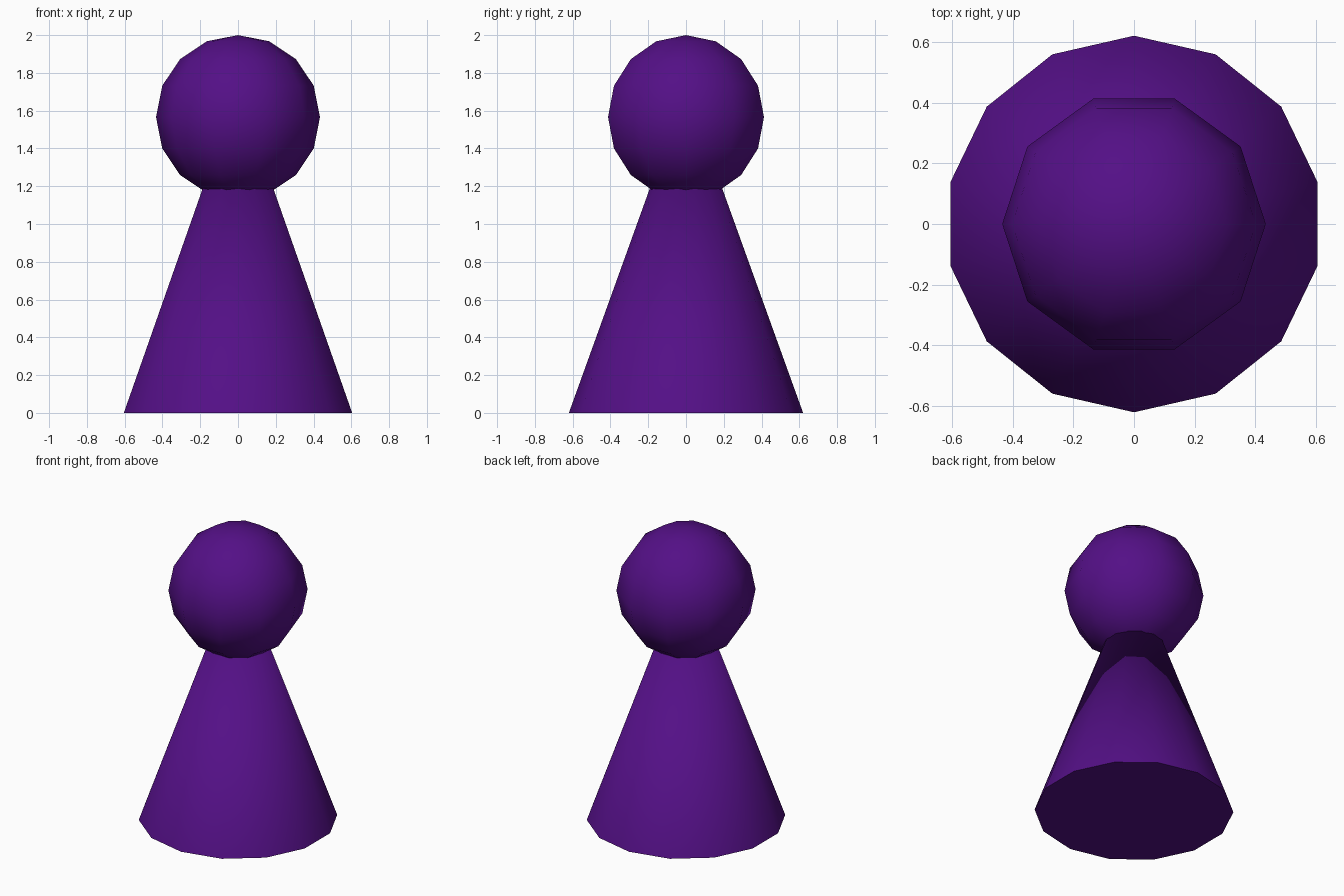
import bpy, math

if "Cube" in bpy.data.objects:
    bpy.data.objects.remove(bpy.data.objects["Cube"])

purple = bpy.data.materials.new("purple")
purple.diffuse_color = (0.088, 0.005, 0.24, 1)
purple.use_nodes = True
purple.node_tree.nodes["Principled BSDF"].inputs["Base Color"].default_value = purple.diffuse_color


def finish(name, angle):
    ob = bpy.context.object
    ob.name = name
    ob.data.materials.append(purple)
    bpy.ops.object.shade_smooth_by_angle(angle=math.radians(angle))


# Body: 14-sided cone whose tip is hidden inside the head
H = 1.72
bpy.ops.mesh.primitive_cone_add(vertices=14, radius1=0.62, radius2=0, depth=H,
                                location=(0, 0, H / 2))
finish("body", 40)

# Head: low-poly ball with vertices on the x axis
R = 0.434
bpy.ops.mesh.primitive_uv_sphere_add(segments=10, ring_count=8, radius=R,
                                     location=(0, 0, 2 - R),
                                     rotation=(0, 0, math.pi / 2))
finish("head", 60)
